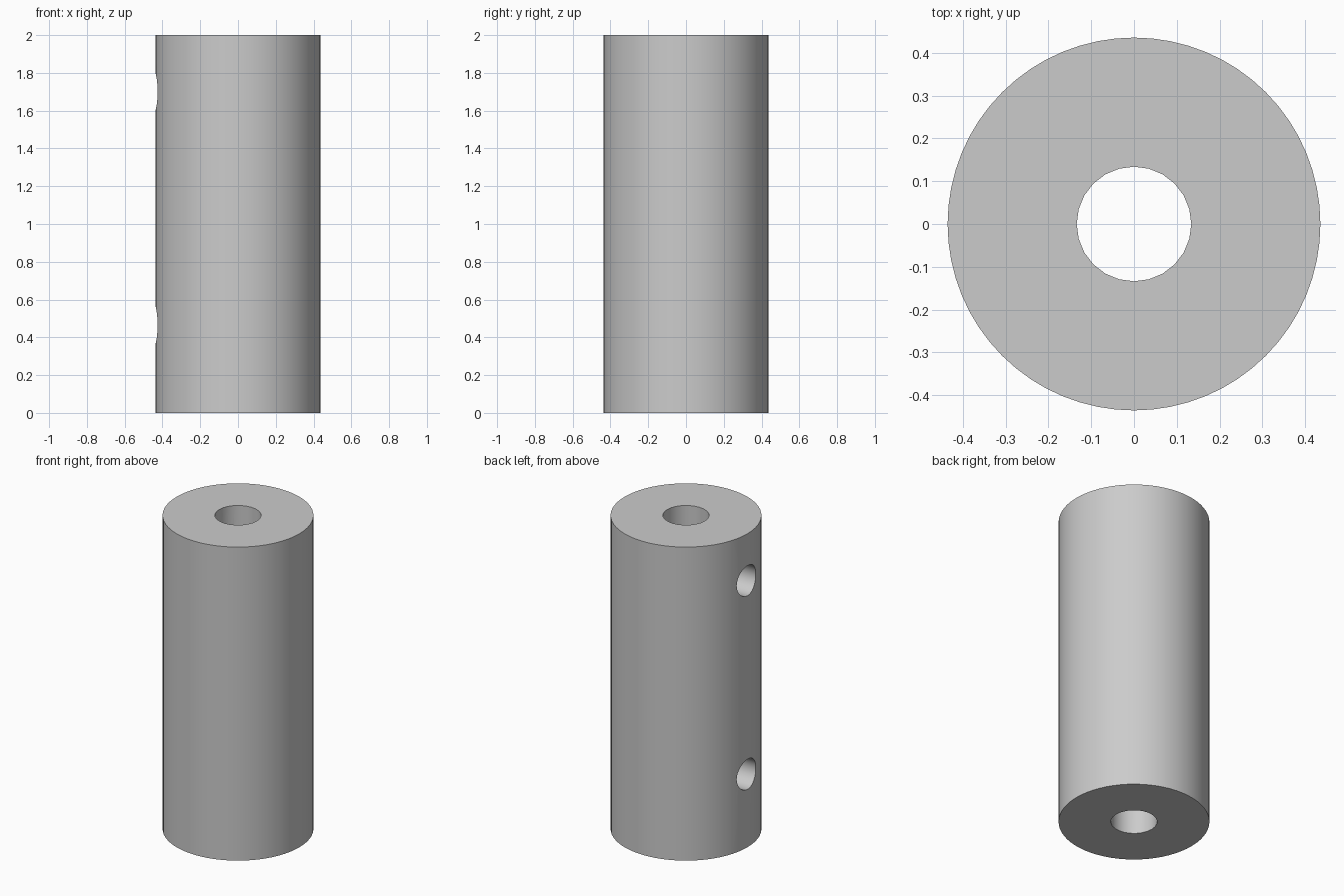
import bpy
import math

HEIGHT = 2.0
OUTER_RADIUS = 0.436
BORE_RADIUS = 0.134
SCREW_RADIUS = 0.096
SCREW_HEIGHTS = (0.465, 1.70)

if "Cube" in bpy.data.objects:
    bpy.data.objects.remove(bpy.data.objects["Cube"], do_unlink=True)

# Single grey material
grey = bpy.data.materials.new("plain_grey")
grey.use_nodes = True
colour = (0.6, 0.6, 0.6, 1.0)
grey.diffuse_color = colour
grey.node_tree.nodes["Principled BSDF"].inputs["Base Color"].default_value = colour


def cylinder(name, radius, depth, location, sides, rotation=(0, 0, 0)):
    bpy.ops.mesh.primitive_cylinder_add(
        vertices=sides, radius=radius, depth=depth, location=location, rotation=rotation)
    obj = bpy.context.object
    obj.name = name
    obj.data.materials.append(grey)
    return obj


def cut(target, cutter):
    cutter.hide_render = True
    mod = target.modifiers.new(cutter.name, "BOOLEAN")
    mod.operation = "DIFFERENCE"
    mod.solver = "EXACT"
    mod.object = cutter
    bpy.ops.object.select_all(action="DESELECT")
    target.select_set(True)
    bpy.context.view_layer.objects.active = target
    bpy.ops.object.modifier_apply(modifier=mod.name)
    bpy.data.objects.remove(cutter, do_unlink=True)


# Sleeve body
sleeve = cylinder("sleeve", OUTER_RADIUS, HEIGHT, (0, 0, HEIGHT / 2), 64)

# Bore along the full length
cut(sleeve, cylinder("bore_cutter", BORE_RADIUS, HEIGHT * 1.2, (0, 0, HEIGHT / 2), 24))

# Two side holes running from the -x wall into the bore
for z in SCREW_HEIGHTS:
    cut(sleeve, cylinder("side_hole_cutter", SCREW_RADIUS, 0.55, (-0.325, 0, z), 32,
                         (0, math.pi / 2, 0)))

# Smooth walls with crisp rims
sleeve.select_set(True)
bpy.context.view_layer.objects.active = sleeve
bpy.ops.object.shade_smooth_by_angle(angle=math.radians(30))
